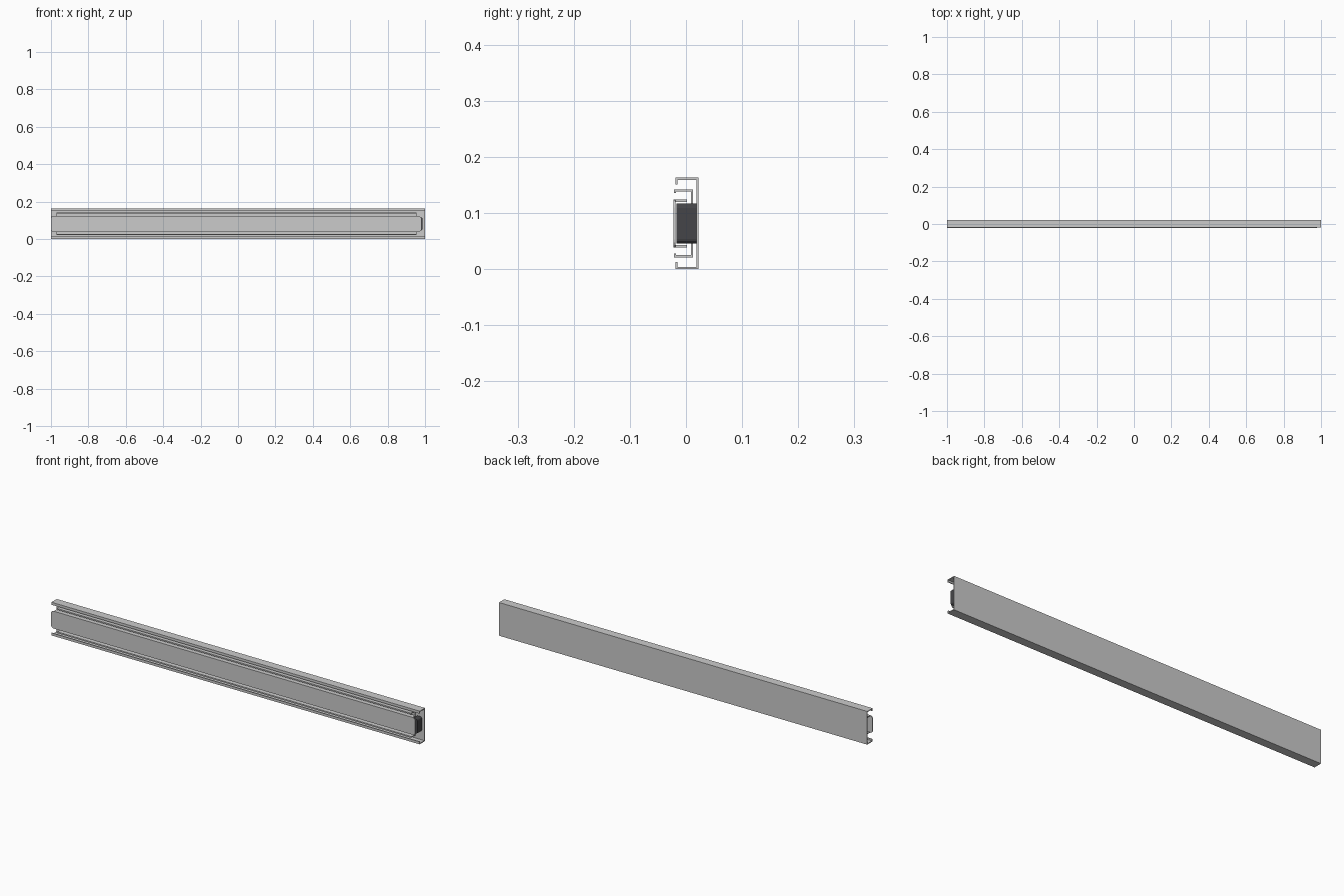
import bpy, bmesh, math

if "Cube" in bpy.data.objects:
    bpy.data.objects.remove(bpy.data.objects["Cube"])

ZC = 0.0815   # height of the shared rail axis
T = 0.004     # sheet thickness


def prism(name, pts, axis, a, b):
    """Extrude a closed outline: (y, z) along x, or (x, z) along y."""
    bm = bmesh.new()
    place = (lambda p: (a, p[0], p[1])) if axis == 'x' else (lambda p: (p[0], a, p[1]))
    face = bm.faces.new([bm.verts.new(place(p)) for p in pts])
    ext = bmesh.ops.extrude_face_region(bm, geom=[face])
    verts = [g for g in ext['geom'] if isinstance(g, bmesh.types.BMVert)]
    bmesh.ops.translate(bm, verts=verts, vec=(b - a, 0, 0) if axis == 'x' else (0, b - a, 0))
    bmesh.ops.recalc_face_normals(bm, faces=bm.faces)
    me = bpy.data.meshes.new(name)
    bm.to_mesh(me)
    bm.free()
    ob = bpy.data.objects.new(name, me)
    bpy.context.collection.objects.link(ob)
    return ob


def lipped_channel(name, front, back, half, lip, x0, x1):
    """C channel with an inward lip, upper half mirrored about the axis."""
    upper = [(back, half), (front, half), (front, half - lip), (front + T, half - lip),
             (front + T, half - T), (back - T, half - T)]
    pts = [(y, ZC + h) for y, h in upper] + [(y, ZC - h) for y, h in reversed(upper)]
    return prism(name, pts, 'x', x0, x1)


def rounded_rect(x0, x1, half, r, seg):
    """Rounded rectangle in x and z about the rail axis."""
    corners = [(x1 - r, half - r, 0), (x0 + r, half - r, 90),
               (x0 + r, r - half, 180), (x1 - r, r - half, 270)]
    pts = []
    for cx, cz, start in corners:
        for i in range(seg + 1):
            t = math.radians(start + 90 * i / seg)
            pts.append((cx + r * math.cos(t), ZC + cz + r * math.sin(t)))
    return pts


# Fixed outer rail and intermediate rail
lipped_channel("outer_rail", -0.019, 0.0225, 0.0815, 0.0125, -1.0, 1.0)
lipped_channel("middle_rail", -0.0215, 0.0125, 0.0605, 0.0065, -0.97, 0.955)

# Inner rail: front plate with rounded ends, plus two flanges facing back
prism("inner_rail_plate", rounded_rect(-1.0, 0.978, 0.0425, 0.014, 4), 'y', -0.0225, -0.0185)
for side, label in ((1, "upper"), (-1, "lower")):
    z0, z1 = ZC + side * 0.0425, ZC + side * (0.0425 - T)
    prism(f"inner_rail_{label}_flange",
          [(-0.0185, z0), (0.002, z0), (0.002, z1), (-0.0185, z1)], 'x', -0.986, 0.964)

# Dark end stop fixed to the outer rail
stop = prism("end_stop", rounded_rect(0.957, 0.986, 0.0355, 0.008, 3), 'y', -0.0165, 0.0185)
mat = bpy.data.materials.new("dark_rubber")
mat.diffuse_color = (0.06, 0.06, 0.065, 1)
mat.use_nodes = True
mat.node_tree.nodes["Principled BSDF"].inputs["Base Color"].default_value = mat.diffuse_color
stop.data.materials.append(mat)
